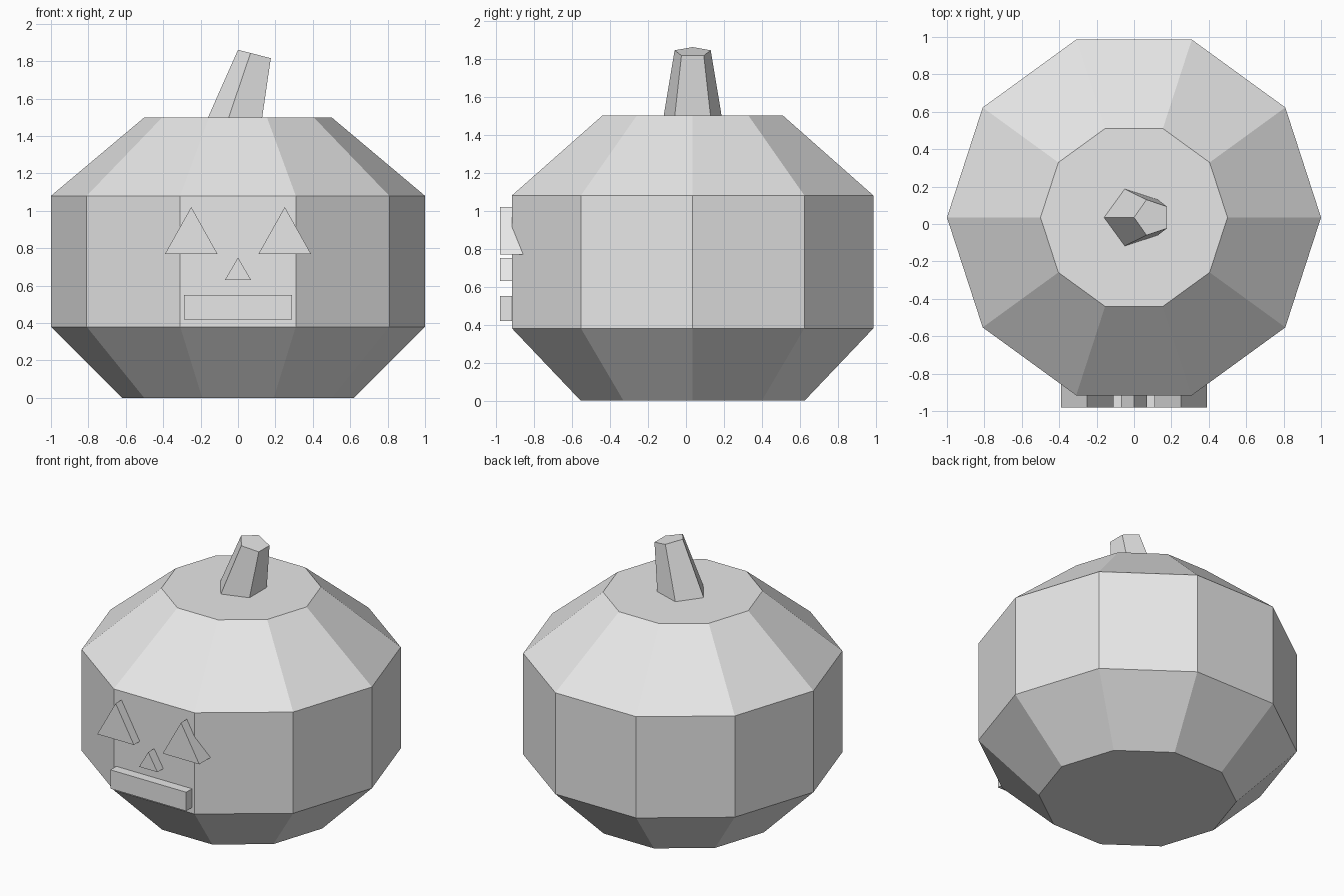
import bpy
import bmesh
from math import cos, sin, pi, radians
from mathutils import Vector, Matrix

cube = bpy.data.objects.get("Cube")
if cube:
    bpy.data.objects.remove(cube, do_unlink=True)

grey = bpy.data.materials.new("light_grey")
grey.use_nodes = True
colour = (0.8, 0.8, 0.8, 1)
grey.diffuse_color = colour
grey.node_tree.nodes["Principled BSDF"].inputs["Base Color"].default_value = colour

CENTRE_Y = 0.035


def ring(sides, radius, centre, start=0, tilt=0):
    """Regular polygon, optionally tilted about the y axis."""
    turn = Matrix.Rotation(tilt, 3, 'Y')
    angles = [start + 2 * pi * i / sides for i in range(sides)]
    return [Vector(centre) + turn @ Vector((radius * cos(a), radius * sin(a), 0))
            for a in angles]


def loft(name, rings):
    """Flat-faced solid joining matching rings, capped at both ends."""
    bm = bmesh.new()
    loops = [[bm.verts.new(p) for p in points] for points in rings]
    for low, high in zip(loops, loops[1:]):
        for i in range(len(low)):
            j = (i + 1) % len(low)
            bm.faces.new((low[i], low[j], high[j], high[i]))
    bm.faces.new(loops[0][::-1])
    bm.faces.new(loops[-1])
    bmesh.ops.recalc_face_normals(bm, faces=bm.faces[:])
    mesh = bpy.data.meshes.new(name)
    bm.to_mesh(mesh)
    bm.free()
    mesh.materials.append(grey)
    obj = bpy.data.objects.new(name, mesh)
    bpy.context.collection.objects.link(obj)
    return obj


def face_piece(name, outline):
    """Front feature: an x-z outline pushed back into the body."""
    return loft(name, [[(x, y, z) for x, z in outline] for y in (-0.98, -0.82)])


def triangle(x, half_width, low, high):
    return [(x - half_width, low), (x + half_width, low), (x, high)]


# Ten-sided body
body_profile = [(0.62, 0), (1, 0.38), (1, 1.08), (0.5, 1.5)]
loft("pumpkin_body", [ring(10, r, (0, CENTRE_Y, z)) for r, z in body_profile])

# Leaning five-sided stem with a tilted top
loft("stem", [
    ring(5, 0.16, (0, CENTRE_Y, 1.5), start=pi),
    ring(5, 0.1, (0.097, CENTRE_Y, 1.836), start=pi, tilt=radians(14.4)),
])

# Face
for side, x in (("right", -0.25), ("left", 0.25)):
    face_piece(side + "_eye", triangle(x, 0.14, 0.77, 1.02))
face_piece("nose", triangle(0, 0.07, 0.63, 0.75))
face_piece("mouth", [(-0.29, 0.42), (0.29, 0.42), (0.29, 0.55), (-0.29, 0.55)])
